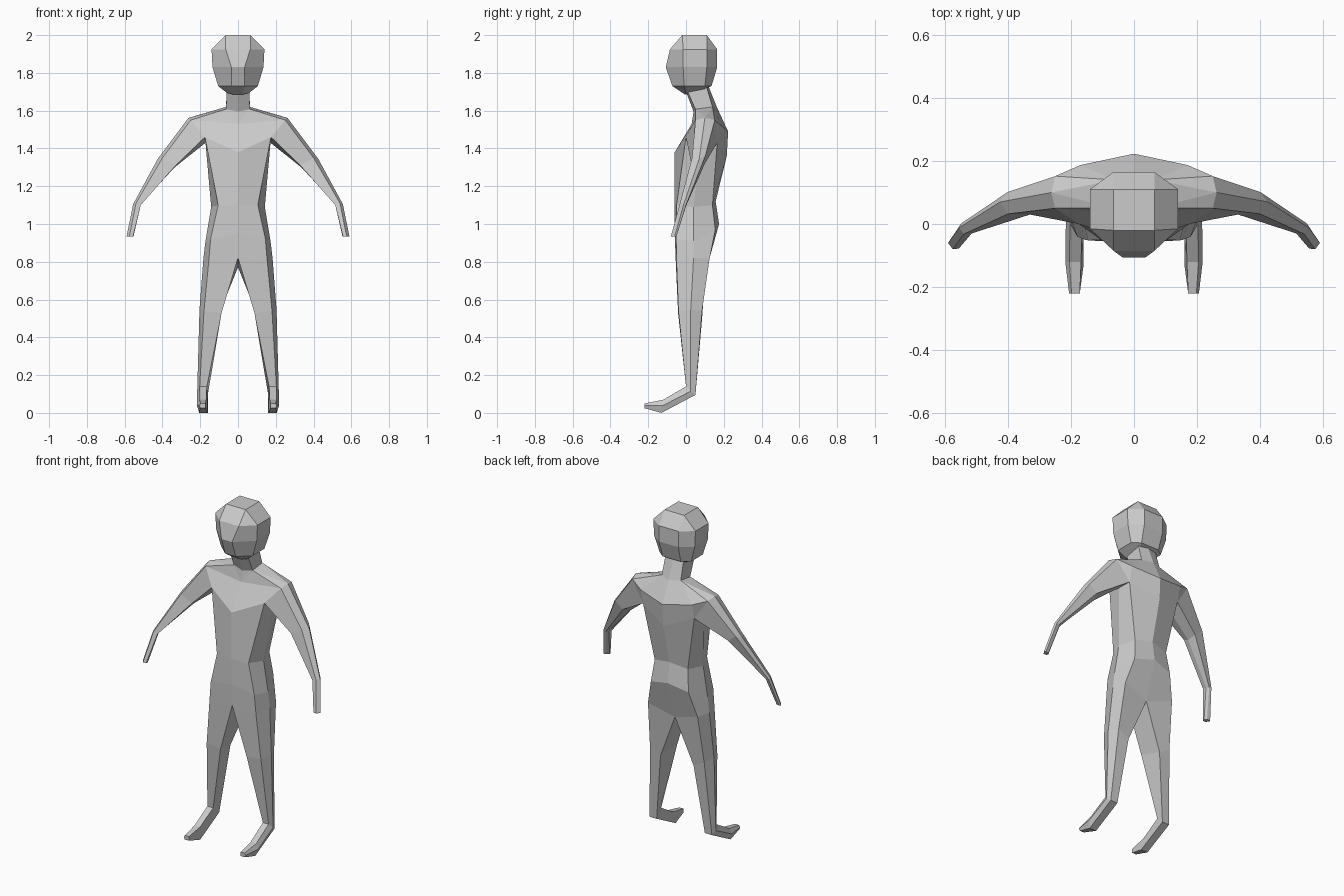
import bpy, bmesh

cube = bpy.data.objects.get("Cube")
if cube:
    bpy.data.objects.remove(cube, do_unlink=True)

# Single clay-grey material
grey = bpy.data.materials.new("clay_grey")
grey.use_nodes = True
grey.diffuse_color = (0.6, 0.6, 0.6, 1)
bsdf = next(n for n in grey.node_tree.nodes if n.type == 'BSDF_PRINCIPLED')
bsdf.inputs["Base Color"].default_value = (0.6, 0.6, 0.6, 1)
bsdf.inputs["Roughness"].default_value = 0.8


def ring(bm, pts):
    return [bm.verts.new(p) for p in pts]


def loft(bm, rings, closed):
    for a, b in zip(rings, rings[1:]):
        n = len(a)
        for i in range(n if closed else n - 1):
            j = (i + 1) % n
            bm.faces.new((a[i], a[j], b[j], b[i]))


def finish(bm, name):
    """Mirror the half mesh across x, weld the seam and make the object."""
    bmesh.ops.remove_doubles(bm, verts=bm.verts[:], dist=0.0005)
    bmesh.ops.mirror(bm, geom=bm.verts[:] + bm.edges[:] + bm.faces[:],
                     axis='X', merge_dist=0.0005)
    bmesh.ops.remove_doubles(bm, verts=bm.verts[:], dist=0.0005)
    bmesh.ops.recalc_face_normals(bm, faces=bm.faces[:])
    me = bpy.data.meshes.new(name)
    bm.to_mesh(me)
    bm.free()
    me.materials.append(grey)
    ob = bpy.data.objects.new(name, me)
    bpy.context.collection.objects.link(ob)
    return ob


# ---- Body: foot, leg and torso share five-point rings
# order: front inner, front outer, side, back outer, back inner
bm = bmesh.new()
toe = ring(bm, [(.172, -.22, .05), (.198, -.22, .05), (.206, -.22, .038),
                (.20, -.22, .025), (.172, -.22, .025)])
ball = ring(bm, [(.168, -.12, .07), (.205, -.12, .07), (.218, -.12, .04),
                 (.205, -.13, 0), (.16, -.13, 0)])
ankle = ring(bm, [(.165, 0, .14), (.203, 0, .14), (.216, .025, .115),
                  (.207, .05, .095), (.16, .05, .095)])
knee = ring(bm, [(.087, -.042, .53), (.18, -.04, .54), (.204, .025, .545),
                 (.18, .085, .54), (.11, .085, .50)])
crotch = ring(bm, [(0, -.055, .82), (.155, -.05, .80), (.183, .04, .82),
                   (.165, .125, .82), (0, .105, .77)])
hip = ring(bm, [(0, -.06, .95), (.145, -.052, .92), (.172, .04, .91),
                (.125, .155, .97), (0, .175, 1.0)])
waist = ring(bm, [(0, -.06, 1.1), (.105, -.05, 1.1), (.142, .04, 1.09),
                  (.11, .14, 1.1), (0, .157, 1.12)])
chest = ring(bm, [(0, -.06, 1.38), (.175, 0, 1.46), (.172, .08, 1.43),
                  (.17, .165, 1.43), (0, .216, 1.36)])
loft(bm, [toe, ball, ankle, knee, crotch], True)
loft(bm, [crotch, hip, waist, chest], False)
bm.faces.new(toe)

# Neck, leaning forward into the head
neck_low = ring(bm, [(0, .04, 1.595), (.063, .05, 1.608),
                     (.063, .14, 1.62), (0, .165, 1.615)])
neck_high = ring(bm, [(0, 0, 1.70), (.06, .005, 1.71),
                      (.06, .105, 1.74), (0, .115, 1.74)])
loft(bm, [neck_low, neck_high], False)
bm.faces.new(neck_high + ring(bm, [(0, .06, 1.72)]))

# Collar, shoulder and upper back
collar, s_front, s_top, s_back, b_side, b_mid = ring(bm, [
    (0, .03, 1.53), (.25, .05, 1.55), (.262, .10, 1.562),
    (.25, .152, 1.55), (.17, .187, 1.52), (0, .223, 1.49)])
n0, n1, n2, n3 = neck_low
for face in [(chest[0], chest[1], s_front, collar), (collar, s_front, n1),
             (collar, n1, n0), (n1, s_front, s_top), (n1, s_top, n2),
             (n2, s_top, s_back), (n2, s_back, b_side),
             (n2, b_side, b_mid, n3), (chest[3], chest[4], b_mid, b_side),
             (chest[3], b_side, s_back)]:
    bm.faces.new(face)

# Arm grows out of the shoulder opening
shoulder = [chest[1], chest[2], chest[3], s_back, s_top, s_front]
elbow = ring(bm, [(.33, .03, 1.31), (.335, .06, 1.30), (.35, .10, 1.32),
                  (.40, .102, 1.36), (.425, .07, 1.345), (.40, .032, 1.35)])
wrist = ring(bm, [(.515, -.03, 1.10), (.52, -.01, 1.10), (.533, .002, 1.10),
                  (.548, .002, 1.105), (.555, -.012, 1.105), (.54, -.032, 1.11)])
hand = ring(bm, [(.556, -.078, .935), (.553, -.066, .935), (.565, -.055, .935),
                 (.583, -.05, .935), (.59, -.06, .935), (.575, -.08, .935)])
loft(bm, [shoulder, elbow, wrist, hand], True)
bm.faces.new(hand)
finish(bm, "body")

# ---- Head: half rings (x, y) front to back, closed on the centre line
bm = bmesh.new()
levels = [
    ([2.0] * 4, [(.065, -.02), (.065, -.02), (.065, .11), (.065, .11)]),
    ([1.925] * 4, [(.065, -.085), (.14, -.015), (.14, .11), (.065, .165)]),
    ([1.83] * 4, [(.035, -.107), (.135, -.015), (.135, .11), (.065, .165)]),
    ([1.73] * 4, [(.035, -.072), (.105, -.01), (.105, .10), (.06, .135)]),
    ([1.685, 1.695, 1.715, 1.72], [(.025, -.005), (.06, .0), (.06, .10), (.05, .11)]),
]
head_rings = []
for zs, xy in levels:
    pts = [(x, y, z) for (x, y), z in zip(xy, zs)]
    pts = [(0, pts[0][1], pts[0][2])] + pts + [(0, pts[-1][1], pts[-1][2])]
    head_rings.append(ring(bm, pts))
loft(bm, head_rings, False)
bm.faces.new(head_rings[0])
bm.faces.new(head_rings[-1])
bmesh.ops.dissolve_degenerate(bm, dist=0.0005, edges=bm.edges[:])
finish(bm, "head")
